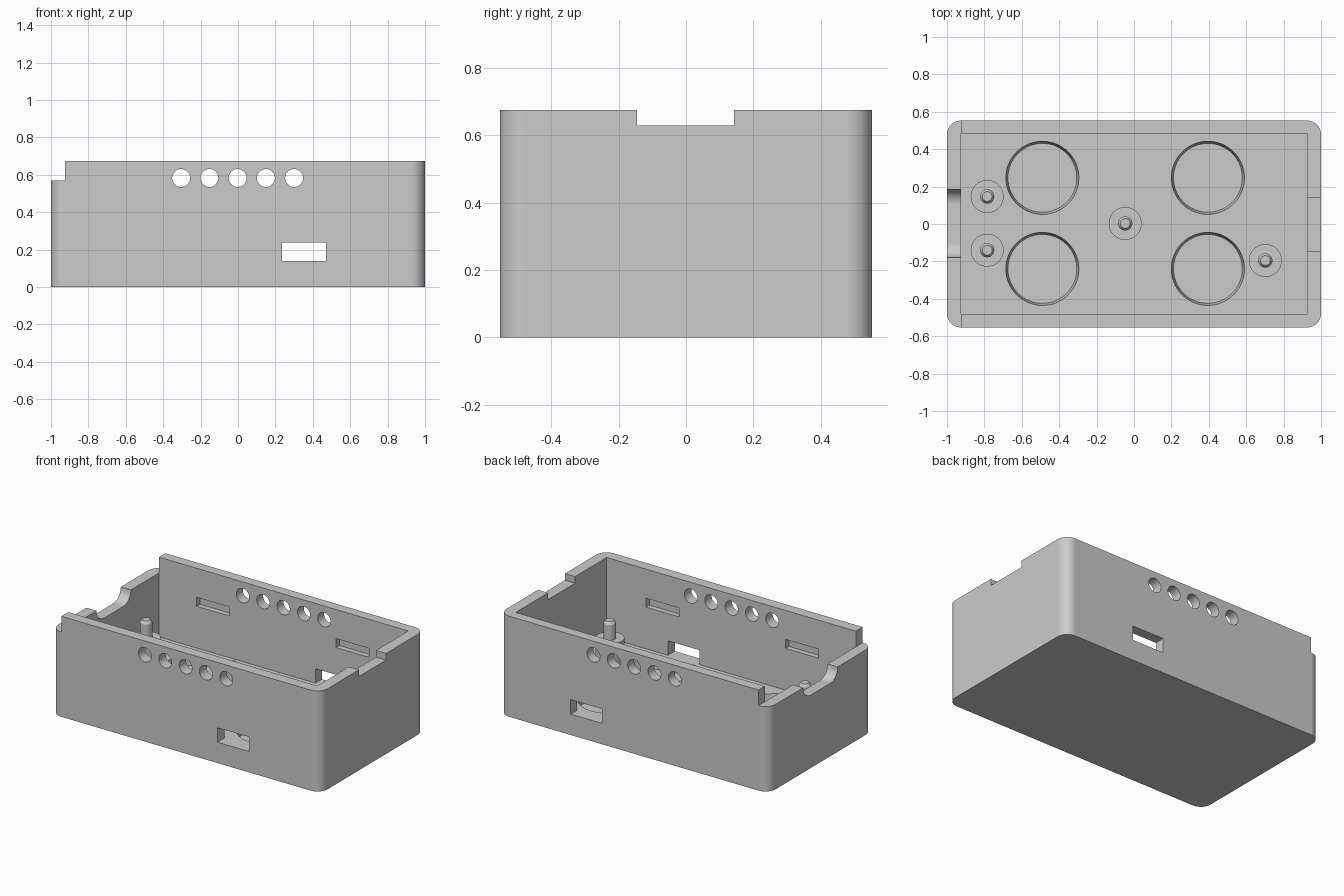
import bpy, bmesh, math
from mathutils import Matrix, Vector

cube = bpy.data.objects.get("Cube")
if cube:
    bpy.data.objects.remove(cube, do_unlink=True)

grey = bpy.data.materials.new("light grey plastic")
grey.use_nodes = True
COLOUR = (0.6, 0.6, 0.6, 1)
grey.diffuse_color = COLOUR
grey.node_tree.nodes["Principled BSDF"].inputs["Base Color"].default_value = COLOUR

FLOOR, TOP = 0.14, 0.675
IN_X, BACK, FRONT = 0.925, 0.485, -0.48


def finish(name, bm):
    bmesh.ops.recalc_face_normals(bm, faces=bm.faces)
    mesh = bpy.data.meshes.new(name)
    bm.to_mesh(mesh)
    bm.free()
    mesh.materials.append(grey)
    obj = bpy.data.objects.new(name, mesh)
    bpy.context.collection.objects.link(obj)
    return obj


def activate(obj):
    bpy.ops.object.select_all(action='DESELECT')
    obj.select_set(True)
    bpy.context.view_layer.objects.active = obj


def box(name, xs, ys, zs, axis=None, radius=0):
    """Box between limits; edges parallel to axis can be rounded."""
    bm = bmesh.new()
    bmesh.ops.create_cube(bm, size=1)
    for v in bm.verts:
        v.co = Vector([s[0] if c < 0 else s[1] for c, s in zip(v.co, (xs, ys, zs))])
    if axis is not None:
        edges = [e for e in bm.edges
                 if abs((e.verts[0].co - e.verts[1].co).normalized()[axis]) > 0.9]
        bmesh.ops.bevel(bm, geom=edges, offset=radius, segments=10,
                        profile=0.5, affect='EDGES')
    return finish(name, bm)


def cone(name, r1, r2, depth, matrix, sides=48):
    bm = bmesh.new()
    bmesh.ops.create_cone(bm, cap_ends=True, segments=sides, radius1=r1,
                          radius2=r2, depth=depth, matrix=matrix)
    return finish(name, bm)


def lathe(name, profile, x, y, sides=48):
    bm = bmesh.new()
    verts = [bm.verts.new((r, 0, z)) for r, z in profile]
    edges = [bm.edges.new(pair) for pair in zip(verts, verts[1:])]
    bmesh.ops.spin(bm, geom=verts + edges, cent=(0, 0, 0), axis=(0, 0, 1),
                   angle=math.tau, steps=sides, use_merge=True)
    bmesh.ops.remove_doubles(bm, verts=bm.verts, dist=1e-5)
    bmesh.ops.translate(bm, verts=bm.verts, vec=(x, y, 0))
    return finish(name, bm)


def cut(target, cutter):
    mod = target.modifiers.new("cut", 'BOOLEAN')
    mod.operation, mod.solver, mod.object = 'DIFFERENCE', 'EXACT', cutter
    activate(target)
    bpy.ops.object.modifier_apply(modifier=mod.name)
    bpy.data.objects.remove(cutter, do_unlink=True)


# Tray with rounded upright corners
case = box("case_shell", (-1, 1), (-0.553, 0.553), (0, TOP), axis=2, radius=0.075)
cut(case, box("cavity", (-IN_X, IN_X), (FRONT, BACK), (FLOOR, 1)))

# Lowered end wall with rounded cable saddle, and notch in the other end wall
cut(case, box("low_end", (-1.2, -IN_X), (-1, 1), (0.57, 1)))
cut(case, box("cable_saddle", (-1.2, -0.9), (-0.18, 0.185), (0.49, 1),
              axis=0, radius=0.08))
cut(case, box("end_notch", (0.9, 1.2), (-0.145, 0.142), (0.63, 1)))

# Openings through the long walls, and clip pockets on their inner faces
for inner, outer, pocket in ((FRONT + 0.02, -0.7, FRONT - 0.035),
                             (BACK - 0.02, 0.7, BACK + 0.035)):
    cut(case, box("port", (0.235, 0.47), sorted((inner, outer)), (FLOOR, 0.237)))
    for x in (-0.525, 0.51):
        cut(case, box("clip_pocket", (x - 0.122, x + 0.122),
                      sorted((inner, pocket)), (0.42, 0.48)))

# Row of round vents
for i in range(5):
    turn = Matrix.Translation((-0.304 + 0.151 * i, 0, 0.583)) @ Matrix.Rotation(math.pi / 2, 4, 'X')
    cut(case, cone("vent", 0.048, 0.048, 2, turn, 32))

# Tapered round recesses in the floor
DEPTH = 0.07
for x in (-0.49, 0.395):
    for y in (-0.24, 0.247):
        place = Matrix.Translation((x, y, FLOOR - DEPTH / 2 + 0.005))
        cut(case, cone("floor_recess", 0.184, 0.197, DEPTH + 0.01, place, 64))

# Stepped mounting posts
posts = []
for label, x, y, top in (("left_back", -0.785, 0.147, 0.425),
                         ("left_front", -0.785, -0.14, 0.425),
                         ("middle", -0.047, 0.003, 0.39),
                         ("right_front", 0.702, -0.195, 0.425)):
    step = top - 0.12
    posts.append(lathe("mounting_post_" + label,
                       [(0, FLOOR - 0.01), (0.088, FLOOR - 0.01), (0.088, step),
                        (0.038, step), (0.038, top - 0.018), (0.026, top), (0, top)], x, y))

# Smooth curved surfaces, keep edges crisp
for obj in [case] + posts:
    activate(obj)
    bpy.ops.object.shade_smooth_by_angle(angle=math.radians(25))
    weighted = obj.modifiers.new("weighted_normals", 'WEIGHTED_NORMAL')
    weighted.keep_sharp = True
